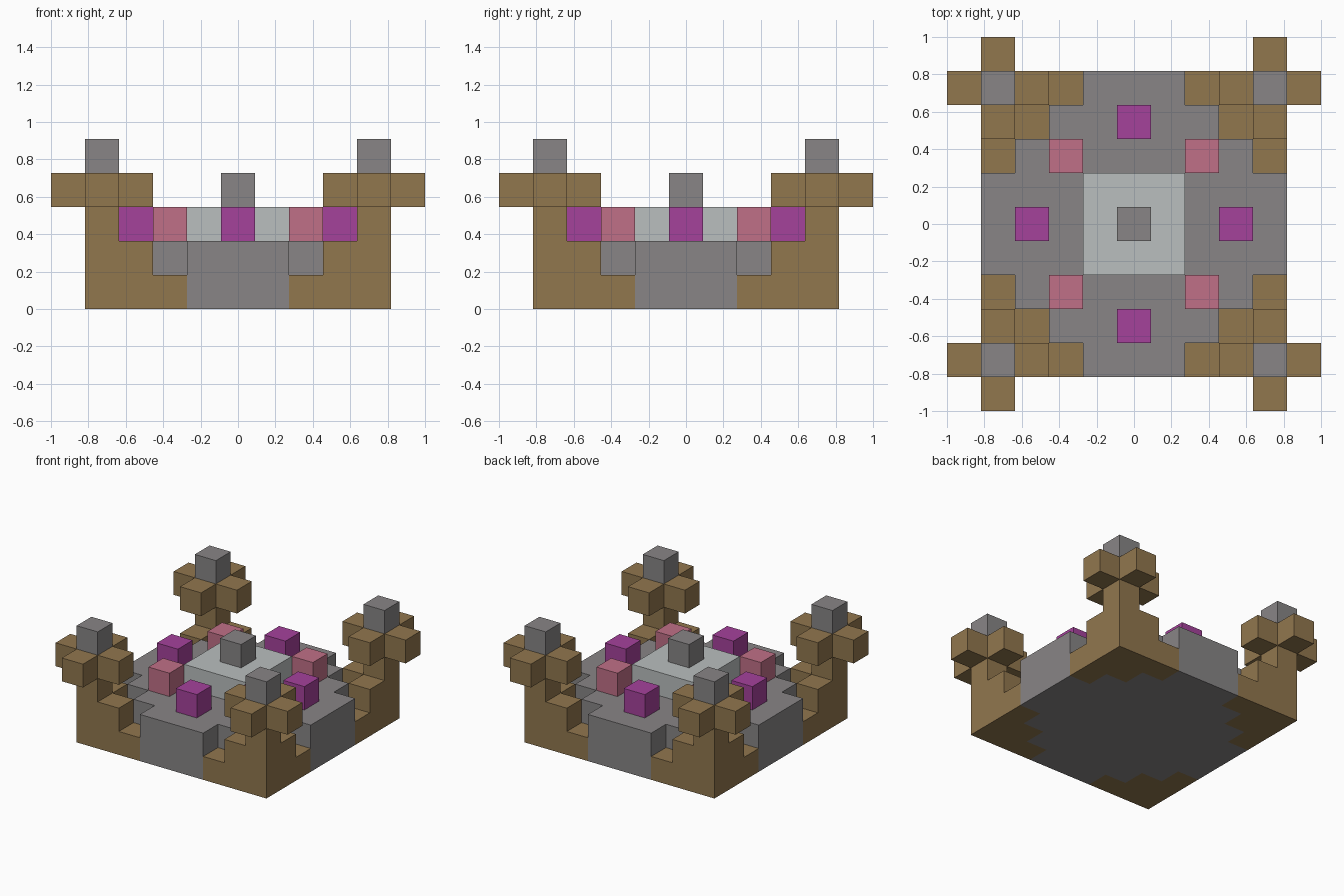
import bpy
import bmesh
from mathutils import Vector

if "Cube" in bpy.data.objects:
    bpy.data.objects.remove(bpy.data.objects["Cube"], do_unlink=True)

U = 2 / 11  # edge length of one block


def material(name, r, g, b):
    mat = bpy.data.materials.new(name)
    mat.use_nodes = True
    mat.diffuse_color = (r, g, b, 1)
    mat.node_tree.nodes["Principled BSDF"].inputs["Base Color"].default_value = (r, g, b, 1)
    return mat


stone = material("stone grey", 0.246, 0.235, 0.239)
pale = material("pale grey", 0.49, 0.52, 0.52)
earth = material("earth brown", 0.285, 0.184, 0.076)
purple = material("purple", 0.376, 0.054, 0.33)
pink = material("dusty pink", 0.527, 0.162, 0.242)

parts = {}  # part name -> (set of block cells, material)


def add(name, cells, mat):
    parts[name] = (set(cells), mat)


def box(rx, ry, z):
    return {(x, y, z) for x in range(-rx, rx + 1) for y in range(-ry, ry + 1)}


def from_corner(x, y):
    return (4 - abs(x)) + (4 - abs(y))


# Stone floor, two layers with stepped corners
add("floor", {c for z in (0, 1) for c in box(4, 4, z) if from_corner(c[0], c[1]) > 2}, stone)

# Raised centre and its cap
add("central_platform", box(1, 1, 2), pale)
add("central_block", box(0, 0, 3), stone)

# Stepped corner towers with cross-shaped heads
for sx, side in ((-1, "right"), (1, "left")):
    for sy, end in ((-1, "front"), (1, "back")):
        where = f"{end}_{side}"
        steps = {(x, y, z) for z in range(3) for x, y, _ in box(4, 4, z)
                 if x * sx > 0 and y * sy > 0 and from_corner(x, y) + z <= 2}
        cx, cy = 4 * sx, 4 * sy
        head = {(cx + dx, cy + dy, 3) for dx, dy, _ in box(1, 1, 3) if abs(dx) + abs(dy) < 2}
        add(where + "_corner_steps", steps, earth)
        add(where + "_cross_head", head, earth)
        add(where + "_head_cap", {(cx, cy, 4)}, stone)
        add(where + "_pink_block", {(2 * sx, 2 * sy, 2)}, pink)

# Purple blocks in the middle of each side
for name, x, y in (("front", 0, -3), ("back", 0, 3), ("left", 3, 0), ("right", -3, 0)):
    add(name + "_purple_block", {(x, y, 2)}, purple)

solid = set().union(*(cells for cells, _ in parts.values()))


def build(name, cells, mat):
    """Skin the exposed sides of the blocks and merge the flat areas."""
    bm = bmesh.new()
    for cell in sorted(cells):
        centre = Vector(cell) + Vector((0, 0, 0.5))
        for axis in range(3):
            for sign in (-1, 1):
                n = Vector((0, 0, 0))
                n[axis] = sign
                if tuple(int(v) for v in Vector(cell) + n) in solid:
                    continue
                a = Vector((0, 0, 0))
                a[(axis + 1) % 3] = 1
                b = n.cross(a)
                ring = [(1, 1), (-1, 1), (-1, -1), (1, -1)]
                bm.faces.new([bm.verts.new((centre + (n + a * i + b * j) / 2) * U)
                              for i, j in ring])
    bmesh.ops.remove_doubles(bm, verts=bm.verts, dist=0.001)
    bmesh.ops.dissolve_limit(bm, angle_limit=0.01, verts=bm.verts, edges=bm.edges)
    mesh = bpy.data.meshes.new(name)
    bm.to_mesh(mesh)
    bm.free()
    mesh.materials.append(mat)
    obj = bpy.data.objects.new(name, mesh)
    bpy.context.collection.objects.link(obj)


for name, (cells, mat) in parts.items():
    build(name, cells, mat)
